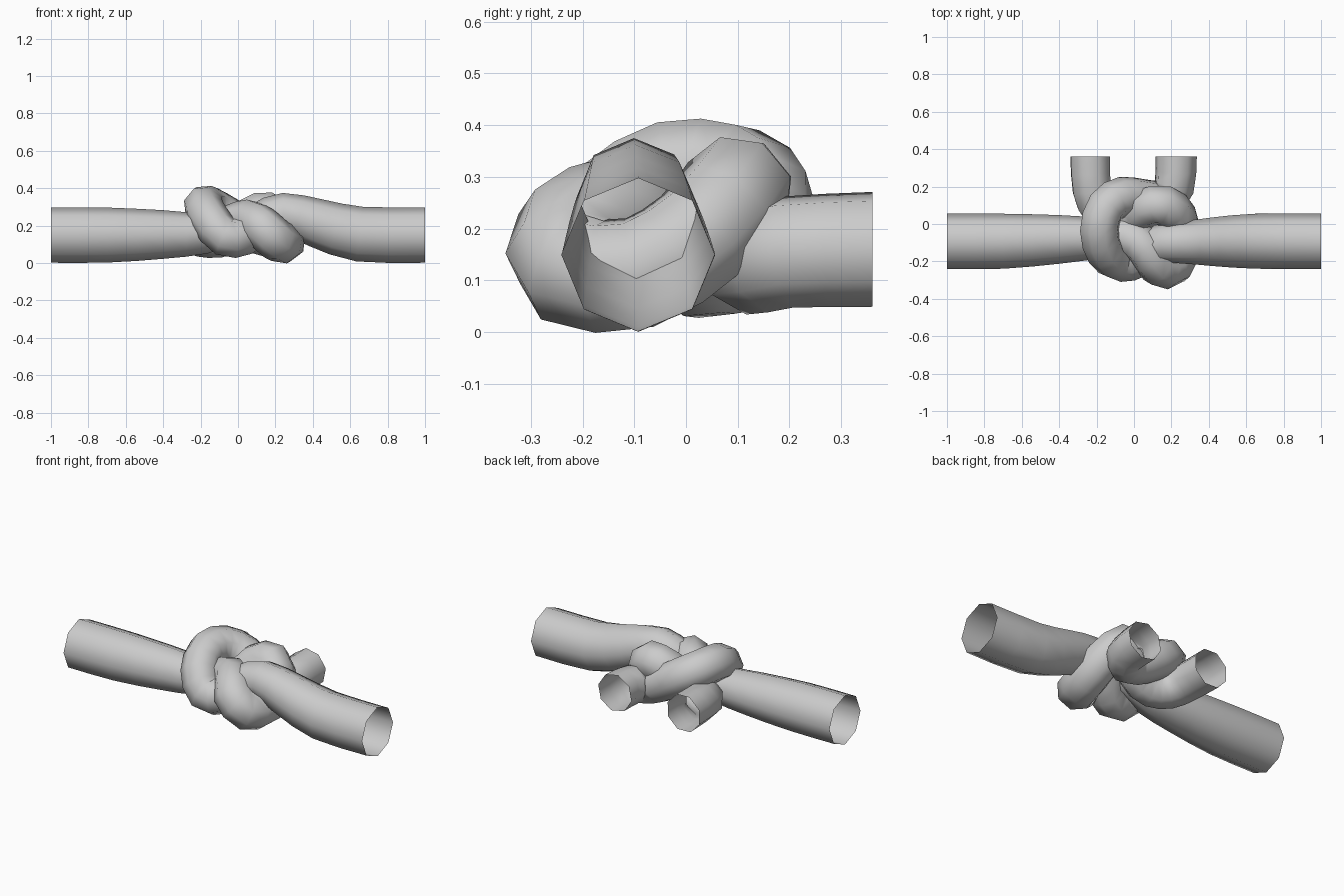
import bpy, bmesh, math
from mathutils import Vector

if "Cube" in bpy.data.objects:
    bpy.data.objects.remove(bpy.data.objects["Cube"])

SIDES = 8


def spline(pts, steps=2):
    """Smooth path through (x, y, z, radius) points."""
    p = [Vector(q) for q in pts]
    p = [2 * p[0] - p[1]] + p + [2 * p[-1] - p[-2]]
    out = []
    for a, b, c, d in zip(p, p[1:], p[2:], p[3:]):
        for i in range(steps):
            t = i / steps
            out.append(0.5 * (2 * b + (c - a) * t + (2 * a - 5 * b + 4 * c - d) * t ** 2
                              + (3 * b - a - 3 * c + d) * t ** 3))
    return out + [p[-2]]


def rope(name, pts, start_dir, end_dir):
    """Sweep an open eight-sided tube along the path."""
    path = spline(pts)
    pos = [q.to_3d() for q in path]
    bm = bmesh.new()
    rings = []
    up = Vector((0, 0, 1))
    last = Vector(start_dir)
    for i, q in enumerate(path):
        if i == 0:
            tan = Vector(start_dir)
        elif i == len(path) - 1:
            tan = Vector(end_dir)
        else:
            tan = ((pos[i] - pos[i - 1]).normalized() + (pos[i + 1] - pos[i]).normalized()).normalized()
        up = last.rotation_difference(tan) @ up
        up = (up - tan * up.dot(tan)).normalized()
        side = tan.cross(up)
        last = tan
        ring = []
        for k in range(SIDES):
            a = 2 * math.pi * k / SIDES
            ring.append(bm.verts.new(pos[i] + q[3] * (up * math.cos(a) + side * math.sin(a))))
        rings.append(ring)
    for r, s in zip(rings, rings[1:]):
        for k in range(SIDES):
            n = (k + 1) % SIDES
            bm.faces.new((r[k], r[n], s[n], s[k])).smooth = True
    bmesh.ops.recalc_face_normals(bm, faces=bm.faces)
    me = bpy.data.meshes.new(name)
    bm.to_mesh(me)
    bm.free()
    ob = bpy.data.objects.new(name, me)
    bpy.context.collection.objects.link(ob)
    return ob


# left rope: long arm, through the left loop, round the right loop, back to the left stub
rope("left_rope", [
    (-1, -.093, .15, .148), (-.7, -.092, .15, .147), (-.4, -.082, .153, .13),
    (-.18, -.075, .16, .11), (-.03, -.07, .21, .105), (.06, -.13, .235, .107),
    (.13, -.225, .19, .112), (.21, -.22, .12, .113), (.25, -.09, .115, .113),
    (.235, .03, .19, .11), (.16, .10, .275, .11), (.06, .085, .25, .107),
    (0, .03, .17, .105), (-.09, .03, .13, .105), (-.18, .08, .135, .107),
    (-.225, .18, .155, .11), (-.235, .36, .16, .113),
], (1, 0, 0), (0, 1, 0))

# right rope: long arm over the right loop, round the left loop, back to the right stub
rope("right_rope", [
    (1, -.093, .15, .148), (.65, -.092, .155, .147), (.42, -.095, .215, .13),
    (.24, -.10, .265, .11), (.12, -.11, .22, .105), (.03, -.18, .145, .105),
    (-.07, -.205, .14, .107), (-.15, -.15, .235, .107), (-.185, -.03, .305, .108),
    (-.15, .09, .30, .108), (-.06, .145, .25, .108), (.05, .135, .18, .107),
    (.15, .13, .14, .107), (.215, .20, .155, .11), (.225, .36, .16, .113),
], (-1, 0, 0), (0, 1, 0))
